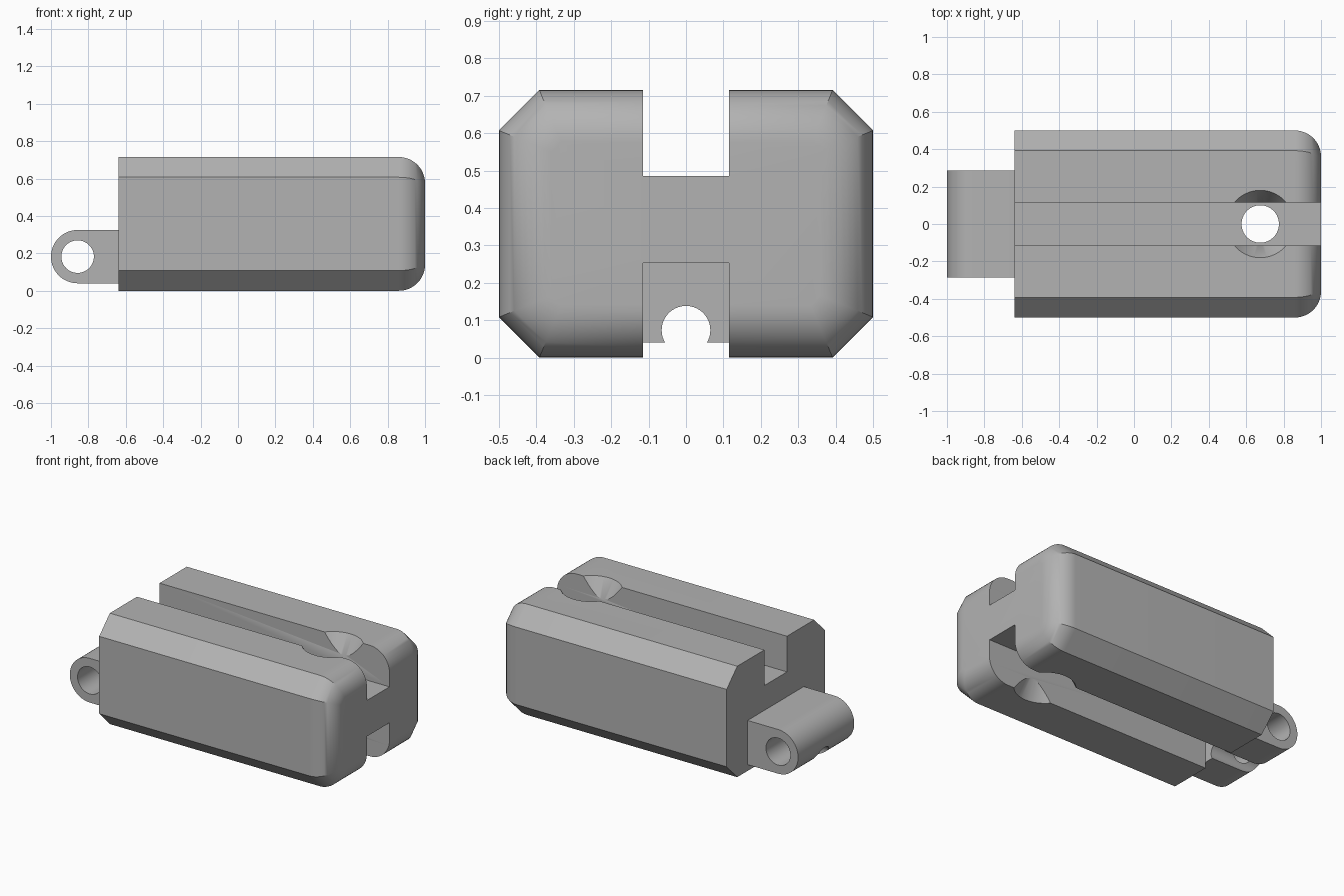
import bpy, bmesh
from math import sin, cos, pi, sqrt

cube = bpy.data.objects.get("Cube")
if cube:
    bpy.data.objects.remove(cube, do_unlink=True)

grey = bpy.data.materials.new("mid grey")
grey.use_nodes = True
colour = (0.45, 0.45, 0.45, 1)
grey.diffuse_color = colour
grey.node_tree.nodes["Principled BSDF"].inputs["Base Color"].default_value = colour

HEIGHT, HALF_WIDTH, CHAMFER = 0.715, 0.5, 0.108
BACK, FRONT, FILLET = -0.64, 1.0, 0.14
SLOT, HOLE_X = 0.115, 0.675
MID = HEIGHT / 2


def loft(name, rings):
    """Skin a list of equal-length point rings and cap both ends."""
    bm = bmesh.new()
    loops = [[bm.verts.new(p) for p in ring] for ring in rings]
    for a, b in zip(loops, loops[1:]):
        for i in range(len(a)):
            j = (i + 1) % len(a)
            bm.faces.new((a[i], a[j], b[j], b[i]))
    bm.faces.new(loops[0])
    bm.faces.new(loops[-1])
    bmesh.ops.recalc_face_normals(bm, faces=bm.faces)
    mesh = bpy.data.meshes.new(name)
    bm.to_mesh(mesh)
    bm.free()
    mesh.materials.append(grey)
    obj = bpy.data.objects.new(name, mesh)
    bpy.context.collection.objects.link(obj)
    return obj


def octagon(x, inset):
    """Chamfered rectangle across x, moved inward evenly by inset."""
    w, h = HALF_WIDTH - inset, MID - inset
    c = CHAMFER - inset * (2 - sqrt(2))
    quarter = [(w, h - c), (w - c, h)]
    half = quarter + [(-y, z) for y, z in reversed(quarter)]
    return [(x, y, MID + z) for y, z in half + [(-y, -z) for y, z in half]]


def box(name, x, y, z):
    return loft(name, [[(a, y[0], z[0]), (a, y[1], z[0]),
                        (a, y[1], z[1]), (a, y[0], z[1])] for a in x])


def circle(radius, steps=64):
    return [(radius * cos(2 * pi * i / steps), radius * sin(2 * pi * i / steps))
            for i in range(steps)]


def cut(obj, cutter):
    mod = obj.modifiers.new("cut", 'BOOLEAN')
    mod.operation, mod.solver, mod.object = 'DIFFERENCE', 'EXACT', cutter
    bpy.context.view_layer.objects.active = obj
    bpy.ops.object.modifier_apply(modifier=mod.name)
    bpy.data.objects.remove(cutter, do_unlink=True)


def smooth(obj):
    bpy.ops.object.select_all(action='DESELECT')
    obj.select_set(True)
    bpy.context.view_layer.objects.active = obj
    bpy.ops.object.shade_smooth_by_angle()


# Main block: chamfered bar with a rounded end
arcs = [i / 12 * pi / 2 for i in range(13)]
body = loft("main_block", [octagon(BACK, 0)] + [
    octagon(FRONT - FILLET + FILLET * sin(a), FILLET * (1 - cos(a))) for a in arcs])

# Lengthwise slots above and below
for z in ((0.485, 1), (-0.3, 0.253)):
    cut(body, box("slot_cutter", (-1, 1.2), (-SLOT, SLOT), z))

# Vertical hole, countersunk at both ends
depth, wide, narrow, extra = 0.14, 0.18, 0.1, 0.02
flare = wide + extra * (wide - narrow) / depth
profile = [(flare, -extra), (narrow, depth),
           (narrow, HEIGHT - depth), (flare, HEIGHT + extra)]
cut(body, loft("hole_cutter", [[(HOLE_X + x, y, z) for x, y in circle(r)]
                               for r, z in profile]))
smooth(body)

# Hinge lug at the back, with a rounded end
LUG, LUG_X, LUG_Z = 0.1425, -0.8575, 0.1825
arc = [pi / 2 + pi * i / 32 for i in range(33)]
outline = [(BACK, LUG_Z + LUG)]
outline += [(LUG_X + LUG * cos(a), LUG_Z + LUG * sin(a)) for a in arc]
outline += [(BACK, LUG_Z - LUG)]
lug = loft("hinge_lug", [[(x, y, z) for x, z in outline] for y in (-0.286, 0.286)])

# Pin hole across the lug and round groove along its underside
cut(lug, loft("pin_cutter", [[(LUG_X + x, y, LUG_Z + z) for x, z in circle(0.087)]
                             for y in (-0.5, 0.5)]))
cut(lug, loft("groove_cutter", [[(x, y, 0.073 + z) for y, z in circle(0.065)]
                                for x in (-1.2, -0.5)]))
smooth(lug)
